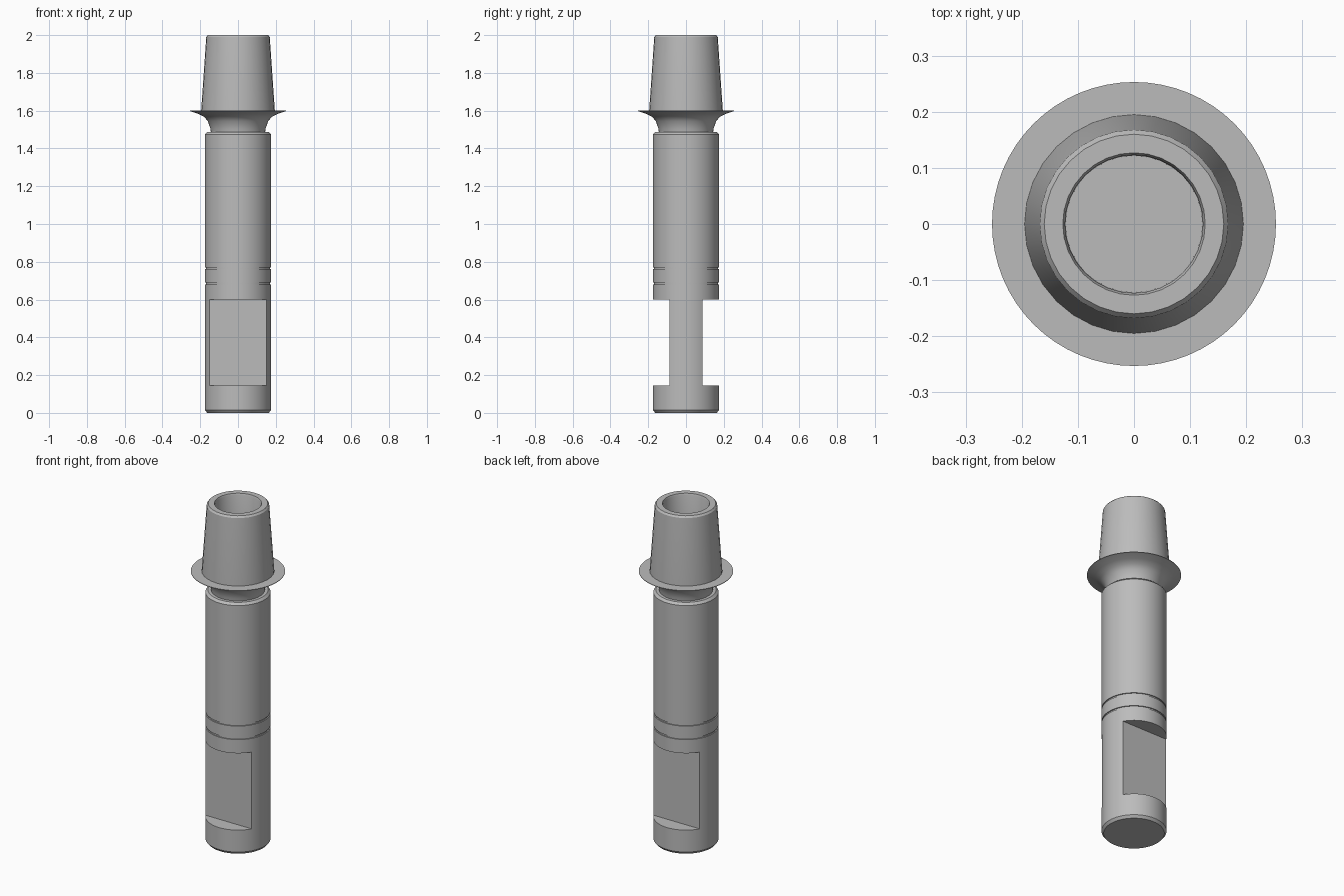
import bpy
import bmesh
import math

cube = bpy.data.objects.get("Cube")
if cube:
    bpy.data.objects.remove(cube, do_unlink=True)

STEEL = (0.5, 0.5, 0.5, 1)
steel = bpy.data.materials.new("grey steel")
steel.use_nodes = True
steel.diffuse_color = STEEL
steel.node_tree.nodes["Principled BSDF"].inputs["Base Color"].default_value = STEEL


def select_only(obj):
    bpy.ops.object.select_all(action="DESELECT")
    obj.select_set(True)
    bpy.context.view_layer.objects.active = obj


def lathe(name, profile, sides=64):
    """Revolve (radius, height) points, starting and ending on the axis."""
    bm = bmesh.new()
    verts = [bm.verts.new((r, 0, z)) for r, z in profile]
    edges = [bm.edges.new(pair) for pair in zip(verts, verts[1:])]
    bmesh.ops.spin(bm, geom=verts + edges, cent=(0, 0, 0), axis=(0, 0, 1),
                   angle=math.tau, steps=sides, use_duplicate=False)
    bmesh.ops.remove_doubles(bm, verts=bm.verts, dist=0.0001)
    bmesh.ops.recalc_face_normals(bm, faces=bm.faces)
    mesh = bpy.data.meshes.new(name)
    bm.to_mesh(mesh)
    bm.free()
    mesh.materials.append(steel)
    obj = bpy.data.objects.new(name, mesh)
    bpy.context.collection.objects.link(obj)
    return obj


def smooth(obj, degrees=30):
    select_only(obj)
    bpy.ops.object.shade_smooth_by_angle(angle=math.radians(degrees))


def groove(z, radius=0.175, depth=0.006, half=0.005):
    return [(radius, z - half), (radius - depth, z - half),
            (radius - depth, z + half), (radius, z + half)]


# Cylindrical shaft with chamfered ends and two thin grooves
shaft = lathe("shaft", [(0, 0), (0.163, 0), (0.175, 0.015)]
              + groove(0.686) + groove(0.766)
              + [(0.175, 1.475), (0.162, 1.488), (0, 1.488)])

# Two opposite wrench flats cut into the lower shaft
FLAT_Y, FLAT_LOW, FLAT_HIGH = 0.088, 0.145, 0.6
for side in (-1, 1):
    bpy.ops.mesh.primitive_cube_add(
        size=1, location=(0, side * (FLAT_Y + 0.1), (FLAT_LOW + FLAT_HIGH) / 2))
    cutter = bpy.context.object
    cutter.name = "flat_cutter"
    cutter.scale = (0.5, 0.2, FLAT_HIGH - FLAT_LOW)
    cutter.hide_render = True
    cut = shaft.modifiers.new("wrench flat", "BOOLEAN")
    cut.operation = "DIFFERENCE"
    cut.solver = "EXACT"
    cut.object = cutter
    select_only(shaft)
    bpy.ops.object.modifier_apply(modifier=cut.name)
    bpy.data.objects.remove(cutter, do_unlink=True)
smooth(shaft)

# Narrow neck flaring out into a sharp-edged flange
flange = lathe("neck_and_flange", [
    (0, 1.48), (0.143, 1.48), (0.146, 1.505), (0.16, 1.545),
    (0.18, 1.568), (0.21, 1.583), (0.253, 1.597), (0.253, 1.6), (0, 1.6)])
smooth(flange, 35)

# Tapered head with a chamfered rim and a round bore
head = lathe("tapered_head", [
    (0, 1.59), (0.195, 1.59), (0.195, 1.6), (0.168, 1.99), (0.16, 2),
    (0.127, 2), (0.123, 1.99), (0.122, 1.62), (0, 1.62)], sides=32)
smooth(head)
